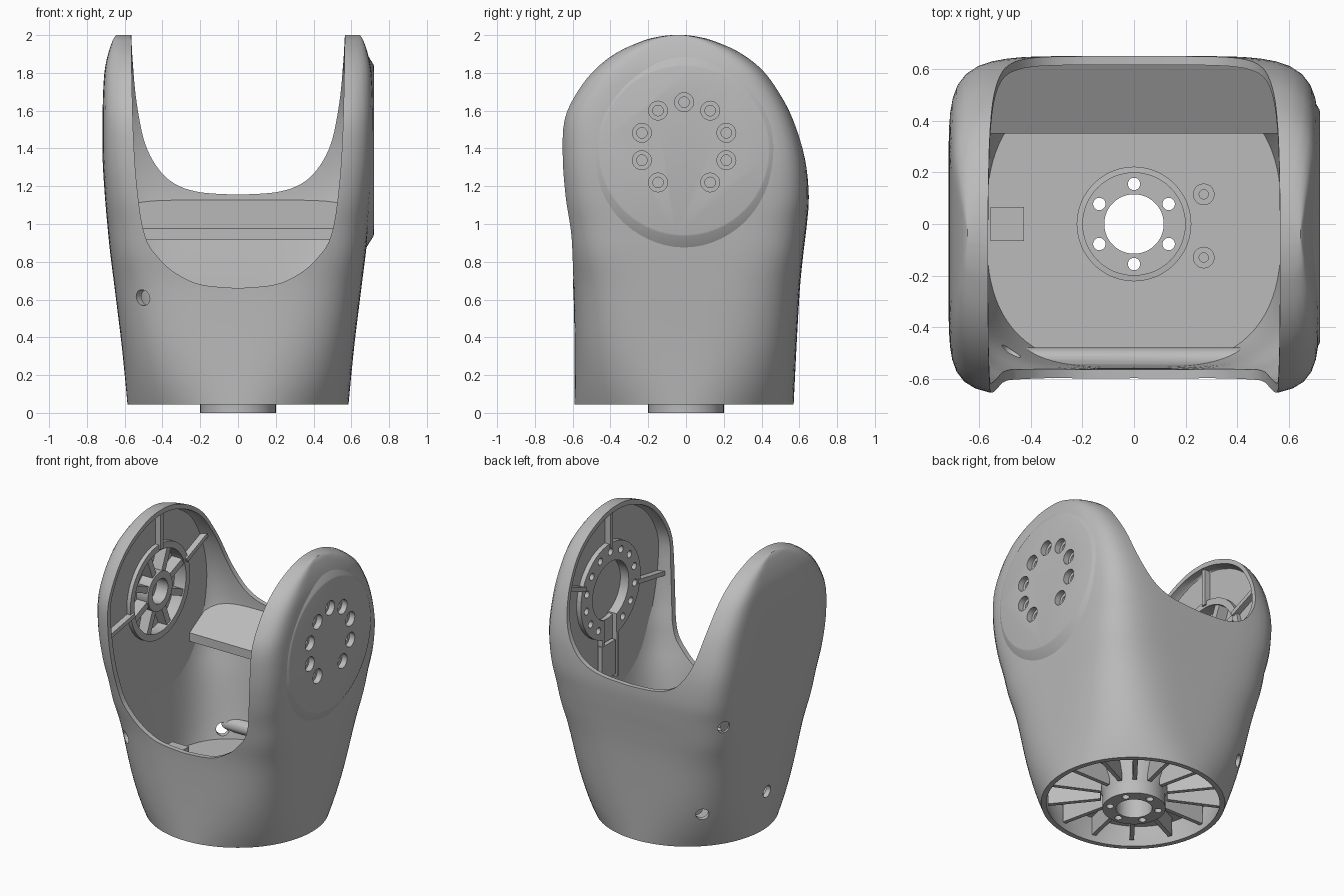
import bpy, bmesh, math
from mathutils import Vector, Matrix

if "Cube" in bpy.data.objects:
    bpy.data.objects.remove(bpy.data.objects["Cube"], do_unlink=True)

grey = bpy.data.materials.new("satin_grey")
grey.use_nodes = True
grey.diffuse_color = (0.5, 0.5, 0.5, 1)
grey.node_tree.nodes["Principled BSDF"].inputs["Base Color"].default_value = (0.5, 0.5, 0.5, 1)
parts = []


def finish(name, bm, keep=True):
    bmesh.ops.recalc_face_normals(bm, faces=bm.faces)
    mesh = bpy.data.meshes.new(name)
    bm.to_mesh(mesh)
    bm.free()
    mesh.materials.append(grey)
    obj = bpy.data.objects.new(name, mesh)
    bpy.context.collection.objects.link(obj)
    obj.hide_render = not keep
    if keep:
        parts.append(obj)
    return obj


def add_loft(bm, rings, closed=False):
    rows = [[bm.verts.new(p) for p in ring] for ring in rings]
    n = len(rows[0])
    for lower, upper in zip(rows, rows[1:] + (rows[:1] if closed else [])):
        for i in range(n):
            j = (i + 1) % n
            bm.faces.new((lower[i], lower[j], upper[j], upper[i]))
    if not closed:
        bm.faces.new(rows[0])
        bm.faces.new(rows[-1])


def loft(name, rings, closed=False, keep=True):
    bm = bmesh.new()
    add_loft(bm, rings, closed)
    return finish(name, bm, keep)


def circle(center, axis, r, seg):
    turn = Vector((0, 0, 1)).rotation_difference(Vector(axis)).to_matrix()
    steps = [2 * math.pi * i / seg for i in range(seg)]
    return [Vector(center) + turn @ Vector((r * math.cos(t), r * math.sin(t), 0)) for t in steps]


def pins(name, items, keep=True, seg=20):
    """Several separate cylinders, each given as start, end, radius."""
    bm = bmesh.new()
    for p, q, r in items:
        axis = Vector(q) - Vector(p)
        add_loft(bm, [circle(p, axis, r, seg), circle(q, axis, r, seg)])
    return finish(name, bm, keep)


def lathe(name, profile, axis, center=(0, 0, 0), seg=48):
    """Closed (radius, height) profile turned round an axis."""
    a = Vector(axis)
    return loft(name, [circle(Vector(center) + a * h, a, r, seg) for r, h in profile], True)


def box(name, center, size, turn=None, keep=True):
    bm = bmesh.new()
    bmesh.ops.create_cube(bm, size=1, matrix=Matrix.Translation(center)
                          @ (turn or Matrix()) @ Matrix.Diagonal((*size, 1)))
    return finish(name, bm, keep)


def boolean(obj, cutter, op="DIFFERENCE", discard=True):
    mod = obj.modifiers.new("cut", "BOOLEAN")
    mod.operation, mod.object, mod.solver = op, cutter, "EXACT"
    bpy.context.view_layer.update()
    graph = bpy.context.evaluated_depsgraph_get()
    mesh = bpy.data.meshes.new_from_object(obj.evaluated_get(graph))
    obj.modifiers.clear()
    obj.data = mesh
    if discard:
        bpy.data.objects.remove(cutter, do_unlink=True)
    return obj


def smooth_rows(rows, steps):
    """Catmull-Rom interpolation through rows of numbers."""
    out = []
    for i in range(len(rows) - 1):
        a, b, c, d = (rows[max(0, min(len(rows) - 1, k))] for k in range(i - 1, i + 3))
        for s in range(steps):
            t = s / steps
            out.append([q + t / 2 * (r - p + t * (2 * p - 5 * q + 4 * r - w + t * (3 * (q - r) + w - p)))
                        for p, q, r, w in zip(a, b, c, d)])
    return out + [list(rows[-1])]


# Body sections: height, half width, front y, back y, squareness
SECTIONS = [(.045, .585, -.59, .57, 2), (.35, .615, -.59, .585, 3.1), (.66, .653, -.597, .603, 4),
            (.85, .677, -.618, .622, 5), (1, .692, -.638, .64, 5.5), (1.15, .705, -.655, .65, 6.5),
            (1.35, .717, -.665, .632, 7.5), (1.55, .717, -.654, .574, 8), (1.7, .714, -.585, .498, 8),
            (1.82, .705, -.49, .408, 8), (1.91, .685, -.372, .29, 8), (1.97, .664, -.235, .152, 8),
            (1.992, .652, -.148, .063, 8), (2, .645, -.08, 0, 8)]


def body_solid(name, inset, keep=False, seg=112):
    rings = []
    for z, a, front, back, n in smooth_rows(SECTIONS, 4):
        k = max(0, (z - 1.35) / .65)
        front, back = front + inset * (1 - k), back - inset * (1 - k)
        ring = []
        for i in range(seg):
            c, s = math.cos(2 * math.pi * i / seg), math.sin(2 * math.pi * i / seg)
            m = (abs(c) ** n + abs(s) ** n) ** (-1 / n)
            ring.append(Vector(((a - inset) * c * m, (front + back) / 2 + (back - front) / 2 * s * m,
                                z - inset * k)))
        rings.append(ring)
    if inset:
        rings.insert(0, [p - Vector((0, 0, .1)) for p in rings[0]])
    return loft(name, rings, keep=keep)


# Hollow shell with a saddle-shaped opening between the two arms
shell = body_solid("shell", 0, keep=True)
boolean(shell, body_solid("hollow", .034))
FRONT_U = [(0, .66), (.2, .68), (.33, .74), (.42, .82), (.49, .93), (.53, 1.15), (.555, 1.5), (.568, 2.1)]
BACK_U = [(0, 1.155), (.2, 1.168), (.33, 1.21), (.42, 1.29), (.49, 1.42), (.53, 1.6), (.553, 1.8), (.568, 2.1)]
profiles = []
for y, curve in ((-.9, FRONT_U), (-.4, FRONT_U), (.4, BACK_U), (.9, BACK_U)):
    half = smooth_rows(curve, 5)
    profiles.append([Vector((-x, y, z)) for x, z in reversed(half[1:])] + [Vector((x, y, z)) for x, z in half])
boolean(shell, loft("opening", profiles, keep=False))

# Screw holes through the wall: bearing in degrees, height
drills = []
for bearing, z in ((226, .61), (142, .98), (182, .32), (134, .31)):
    d = Vector((math.cos(math.radians(bearing)), math.sin(math.radians(bearing)), 0))
    drills.append((d * .45 + Vector((0, 0, z)), d * .95 + Vector((0, 0, z)), .042))
boolean(shell, pins("drills", drills, False))

# Joint cover disc blended into the arm, with a ring of counterbored holes
JOINT = Vector((0, -.01, 1.41))
X = Vector((1, 0, 0))


def around(radius, degrees):
    t = math.radians(degrees)
    return JOINT + Vector((0, radius * math.cos(t), radius * math.sin(t)))


cover = loft("joint_cover", [circle(JOINT + X * x - Vector((0, 0, .02)), X, r, 64)
                             for x, r in ((.655, .45), (.67, .53), (.717, .455), (.72, .445))])
for obj in (shell, cover):
    for r, depth in ((.05, .68), (.028, .665)):
        boolean(obj, pins("bores", [(around(.235, 90 + 36 * i) + X * depth, around(.235, 90 + 36 * i) + X * .8, r)
                                    for i in range(10) if i != 5], False))

# Envelope used to trim the inner parts
envelope = body_solid("envelope", .015)


def trim(obj):
    return boolean(obj, envelope, "INTERSECT", discard=False)


# Arm liners and stiffening ribs, mirrored
for side, label, bore in ((1, "left", .21), (-1, "right", .3)):
    liner = box(f"{label}_arm_liner", (side * .638, 0, 1.25), (.03, 1.4, 1.5))
    boolean(liner, pins("liner_bore", [(JOINT + X * side * .5, JOINT + X * side * .8, bore)], False, 48))
    trim(liner)
    for i, deg in enumerate((90, 22, 190)):
        trim(box(f"{label}_arm_rib_{i}", around(.53, deg) + X * side * .612, (.06, .46, .03),
                 Matrix.Rotation(math.radians(deg), 4, "X")))

# Right arm: spoked bearing hub
for name, r0, r1 in (("hub_rim", .285, .33), ("hub_bush", .085, .135)):
    lathe(name, [(r0, .595), (r1, .595), (r1, .69), (r0, .69)], (-1, 0, 0), JOINT)
for i in range(8):
    box(f"hub_spoke_{i}", around(.21, 45 * i + 22) - X * .645, (.08, .17, .045),
        Matrix.Rotation(math.radians(45 * i + 22), 4, "X"))

# Left arm: bolted ring with a cable slot
ring = lathe("bolt_ring", [(.2, .59), (.33, .59), (.33, .66), (.2, .66)], X, JOINT)
boolean(ring, box("slot", around(.27, -90) + X * .6, (.2, .13, .2), keep=False))
boolean(ring, pins("bolt_holes", [(around(.27, -60 + 25 * i) + X * .5, around(.27, -60 + 25 * i) + X * .625, .024)
                                  for i in range(13)], False))
for side in (-1, 1):
    trim(box(f"cable_rail_{side}", (.615, -.01 + side * .08, .98), (.05, .025, .4)))
trim(box("cable_clamp", (.6, .02, .93), (.03, .15, .24)))

# Rear sloping shelf
SLOPE = [(.35, .915), (.35, .975), (.66, 1.152), (.66, 1.1)]
trim(loft("rear_shelf", [[Vector((x, y, z)) for y, z in SLOPE] for x in (-.62, .62)]))

# Floor with central flange, bolt holes and ribs underneath
flange = lathe("floor_flange", [(.115, 0), (.2, 0), (.2, .1), (.25, .22), (.25, .24),
                                (.2, .245), (.2, .26), (.115, .26)], (0, 0, 1))
floor = trim(box("floor", (0, 0, .235), (1.3, 1.3, .03)))
boolean(floor, pins("floor_bore", [((0, 0, .1), (0, 0, .4), .22)], False, 48))
bolts = []
for i in range(6):
    t = math.radians(30 + 60 * i)
    p = Vector((.155 * math.cos(t), .155 * math.sin(t), -.1))
    bolts.append((p, p + Vector((0, 0, .5)), .024))
boolean(flange, pins("flange_holes", bolts, False))
for i in range(14):
    turn = Matrix.Rotation(2 * math.pi * i / 14, 4, "Z")
    box(f"floor_rib_{i}", turn @ Vector((.385, 0, .16)), (.34, .028, .14), turn)
for y, label in ((-.525, "front"), (.515, "back")):
    trim(pins(f"{label}_floor_bar", [((-.53, y, .33), (.53, y, .33), .046)]))

# Small floor fittings
for i, y in enumerate((.115, -.13)):
    lathe(f"floor_boss_{i}", [(.018, .24), (.042, .24), (.042, .28), (.018, .28)], (0, 0, 1), (.27, y, 0), 20)
box("cable_clip", (-.49, 0, .29), (.13, .13, .1))

# Shading
bpy.data.objects.remove(envelope, do_unlink=True)
bpy.ops.object.select_all(action="DESELECT")
for obj in parts:
    obj.select_set(True)
bpy.context.view_layer.objects.active = shell
bpy.ops.object.shade_smooth_by_angle(angle=math.radians(32))
